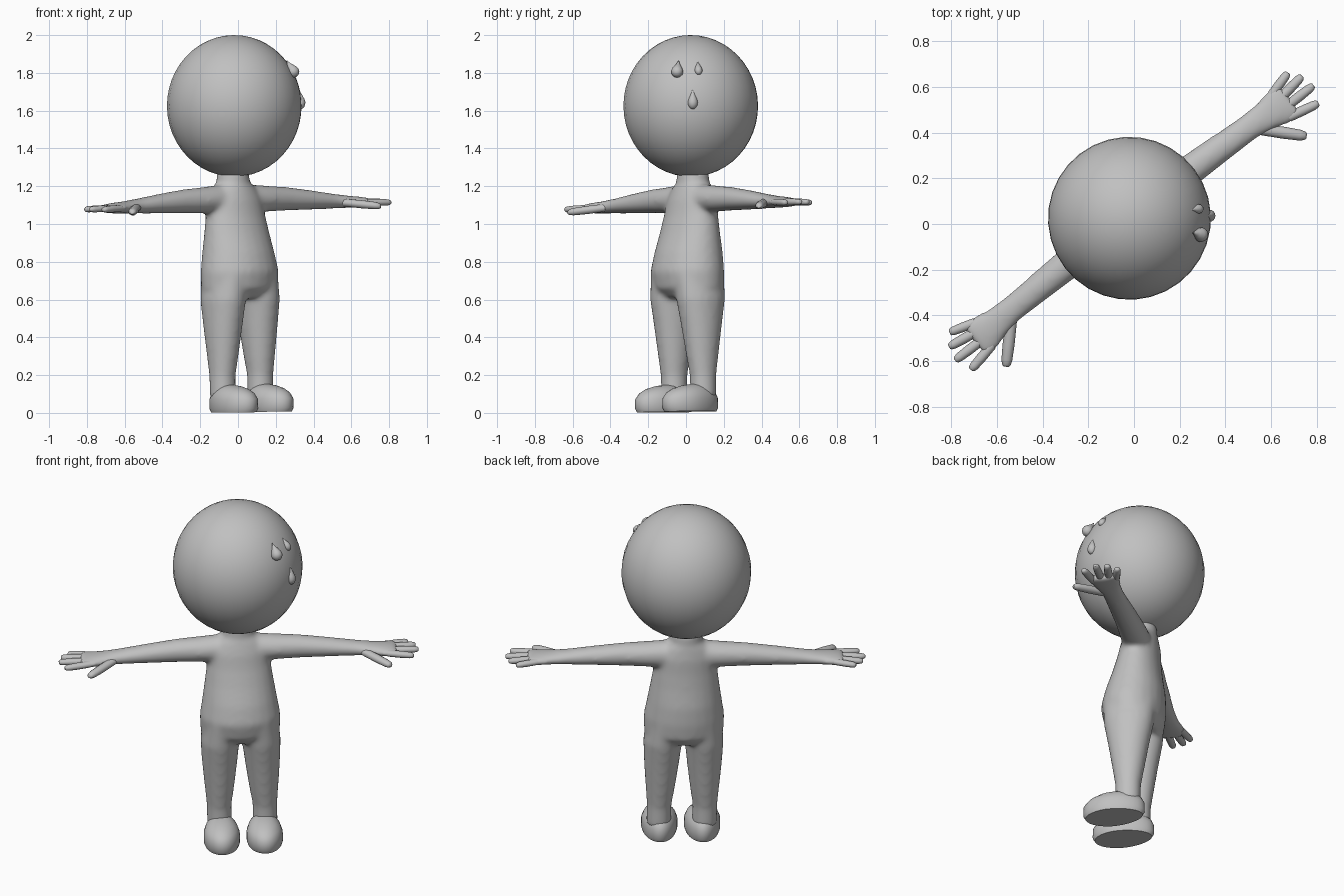
import bpy, bmesh, math
from mathutils import Matrix, Vector

cube = bpy.data.objects.get("Cube")
if cube:
    bpy.data.objects.remove(cube, do_unlink=True)

grey = bpy.data.materials.new("plain grey")
grey.use_nodes = True
GREY = (0.53, 0.53, 0.53, 1)
grey.diffuse_color = GREY
for node in grey.node_tree.nodes:
    if node.type == 'BSDF_PRINCIPLED':
        node.inputs["Base Color"].default_value = GREY
        node.inputs["Roughness"].default_value = 0.6

# The figure stands turned about z, with a slight sideways lean
PIVOT = Vector((0, 0, 1.3))
POSE = (Matrix.Rotation(math.radians(37.5), 4, 'Z') @ Matrix.Translation(PIVOT)
        @ Matrix.Rotation(-0.02, 4, 'Y') @ Matrix.Translation(-PIVOT))
X, Y, Z = Vector((1, 0, 0)), Vector((0, 1, 0)), Vector((0, 0, 1))


def loft(bm, rings, n=24):
    """Closed skin through elliptical rings of (centre, half axis, half axis)."""
    loops = []
    for c, a, b in rings:
        angles = [2 * math.pi * i / n for i in range(n)]
        loops.append([bm.verts.new(c + a * math.cos(t) + b * math.sin(t)) for t in angles])
    for low, high in zip(loops, loops[1:]):
        for i in range(n):
            j = (i + 1) % n
            bm.faces.new((low[i], low[j], high[j], high[i]))
    bm.faces.new(loops[0])
    bm.faces.new(loops[-1])


def finish(name, bm, pose=POSE):
    bmesh.ops.recalc_face_normals(bm, faces=bm.faces)
    mesh = bpy.data.meshes.new(name)
    bm.to_mesh(mesh)
    bm.free()
    mesh.materials.append(grey)
    obj = bpy.data.objects.new(name, mesh)
    bpy.context.collection.objects.link(obj)
    obj.matrix_world = pose
    bpy.ops.object.select_all(action='DESELECT')
    obj.select_set(True)
    bpy.context.view_layer.objects.active = obj
    bpy.ops.object.shade_smooth_by_angle(angle=math.radians(50))
    return obj


# Torso: z, centre y, half width, half depth
torso = [(1.28, .045, .085, .085), (1.22, .045, .09, .085), (1.19, .042, .13, .095),
         (1.13, .037, .165, .11), (1.05, .03, .175, .12), (.95, .02, .19, .14),
         (.85, .01, .205, .165), (.75, 0, .222, .178), (.66, .005, .22, .165),
         (.61, .01, .18, .12)]
# Leg: z, centre x, half width, half depth
leg = [(.75, .1, .1, .15), (.6, .113, .108, .14), (.45, .118, .096, .112),
       (.3, .122, .08, .088), (.2, .126, .068, .072), (.08, .126, .068, .07)]
# Arm and palm: x, centre y, z, half depth, half height
arm = [(.08, .04, 1.13, .08, .08), (.2, .04, 1.13, .078, .07), (.34, .038, 1.127, .069, .063),
       (.5, .034, 1.118, .063, .052), (.65, .03, 1.108, .059, .04),
       (.74, .024, 1.103, .069, .033), (.82, .02, 1.1, .09, .028), (.875, .02, 1.098, .09, .022)]

bm = bmesh.new()
loft(bm, [(Vector((0, y, z)), X * a, Y * b) for z, y, a, b in torso])
for s in (1, -1):
    loft(bm, [(Vector((s * x, 0, z)), X * a, Y * b) for z, x, a, b in leg])
    loft(bm, [(Vector((s * x, y, z)), Y * a, Z * b) for x, y, z, a, b in arm])
body = finish("body", bm)
remesh = body.modifiers.new("merge limbs", 'REMESH')
remesh.mode = 'VOXEL'
remesh.voxel_size = 0.012
remesh.use_smooth_shade = True
blend = body.modifiers.new("blend joints", 'SMOOTH')
blend.factor = 0.5
blend.iterations = 16

# Head
bm = bmesh.new()
bmesh.ops.create_uvsphere(bm, u_segments=32, v_segments=24, radius=1)
bmesh.ops.transform(bm, verts=bm.verts, matrix=Matrix.Translation((0.006, .032, 1.625))
                    @ Matrix.Diagonal((.357, .357, .375, 1)))
finish("head", bm)

# Fingers: base x, base y, tip x, tip y, tip z, radius
digits = {"little_finger": (.82, .082, .935, .115, 1.095, .02),
          "ring_finger": (.83, .045, .975, .066, 1.097, .021),
          "middle_finger": (.83, .002, .99, .003, 1.097, .021),
          "index_finger": (.82, -.042, .96, -.072, 1.095, .021),
          "thumb": (.69, -.01, .83, -.155, 1.078, .025)}
for s, side in ((1, "left"), (-1, "right")):
    for name, (bx, by, tx, ty, tz, r) in digits.items():
        base, tip = Vector((s * bx, by, 1.1)), Vector((s * tx, ty, tz))
        across = (tip - base).cross(Z).normalized()
        bm = bmesh.new()
        loft(bm, [(base.lerp(tip, t), across * r * k, Z * r * k * .85)
                  for t, k in ((0, 1), (.5, 1.05), (.85, .95), (.96, .75), (1, .45))], 10)
        finish(side + "_" + name, bm)

# Feet: egg-shaped outline, wide at the toe, stacked from flat sole to instep
sole = [(.005, .93, 0), (.025, 1, 0), (.075, .99, 0), (.105, .88, .005),
        (.128, .68, .012), (.143, .45, .03), (.15, .2, .04)]
for s, side in ((1, "left"), (-1, "right")):
    bm = bmesh.new()
    loft(bm, [(Vector((s * .118, -.08 + shift, z)), X * .1 * k, Y * .172 * k)
              for z, k, shift in sole], 32)
    for v in bm.verts:
        # narrow the heel
        heel = max(0, min(1, (v.co.y + .12) / .2))
        v.co.x = s * .118 + (v.co.x - s * .118) * (1.02 - .14 * heel)
    finish(side + "_foot", bm)

# Sweat drops resting on the side of the head, points upward
head_centre = Vector((-.02, .025, 1.625))
drop = [(-.46, .3), (-.4, .65), (-.28, .92), (-.15, 1), (0, .87), (.18, .55), (.35, .25), (.55, .03)]
spots = [("upper_front_drop", (.285, -.045, 1.82), .1, .032),
         ("upper_back_drop", (.275, .065, 1.825), .085, .021),
         ("lower_drop", (.328, .036, 1.66), .11, .027)]
for name, place, length, r in spots:
    place = Vector(place)
    normal = (place - head_centre).normalized()
    up = (Z - normal * normal.z).normalized()
    side = normal.cross(up)
    bm = bmesh.new()
    loft(bm, [(place + up * length * t, normal * r * k, side * r * k) for t, k in drop], 16)
    finish(name, bm, Matrix.Identity(4))
